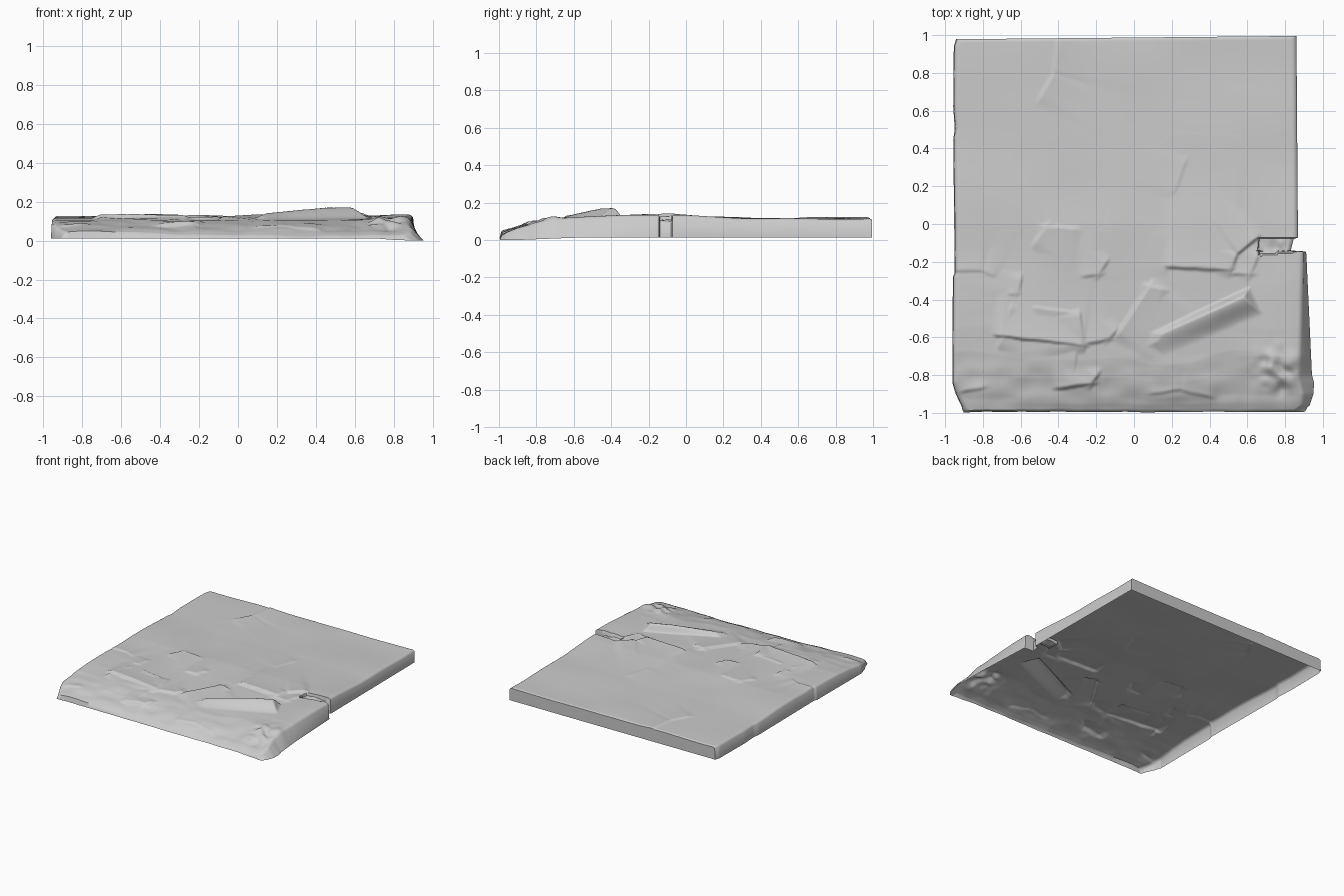
import bpy, bmesh, math
from mathutils import Vector, noise

if "Cube" in bpy.data.objects:
    bpy.data.objects.remove(bpy.data.objects["Cube"])

def interp(t, pts):
    if t <= pts[0][0]:
        return pts[0][1]
    for (a, va), (b, vb) in zip(pts, pts[1:]):
        if t <= b:
            return va + (vb - va) * (t - a) / (b - a)
    return pts[-1][1]

def clamp(v, lo=0.0, hi=1.0):
    return max(lo, min(hi, v))

def smooth(v):
    v = clamp(v)
    return v * v * (3 - 2 * v)

# Outline: left and right edge as functions of y
LEFT = [(-1, -.89), (-.97, -.905), (-.9, -.94), (-.84, -.958), (-.28, -.955), (-.26, -.945),
        (.45, -.953), (.5, -.945), (.62, -.953), (.95, -.95), (1, -.935)]
RIGHT = [(-1, .85), (-.96, .90), (-.9, .905), (-.8, .885), (-.145, .9), (-.14, .83),
         (-.08, .845), (-.072, .868), (1, .86)]
FLARE = [(-1, .03), (-.96, .03), (-.84, .06), (-.15, .012), (-.14, 0)]

# Height along y, and along the crumbled front edge
PROFILE = [(-.985, 0), (-.95, .18), (-.9, .36), (-.8, .64), (-.7, .83), (-.55, .93), (-.3, 1)]
BACK = [(-1, .115), (-.3, .120), (0, .126), (.4, .115), (1, .113)]
FRONT = [(-.95, .055), (-.5, .04), (-.1, .026), (.3, .024), (.95, .012)]

# Ledges: polyline (high side on the left), step height, fade distance
LEDGES = [
    ([(-.31, -.02), (-.47, -.005), (-.53, -.10)], .010, .12),
    ([(-.97, -.25), (-.8, -.25), (-.75, -.28)], .008, .10),
    ([(-.72, -.595), (-.27, -.65)], .026, .13),
    ([(-.26, -.65), (-.28, -.47)], .020, .20),
    ([(-.28, -.47), (-.53, -.43)], .014, .10),
    ([(-.66, -.43), (-.72, -.64)], .014, .10),
    ([(-.66, -.38), (-.61, -.38), (-.59, -.28)], .012, .08),
    ([(-.26, -.64), (-.13, -.615), (-.09, -.57)], .016, .10),
    ([(.16, -.34), (.08, -.32), (-.09, -.58)], .016, .15),
    ([(-.26, -.28), (-.18, -.27), (-.14, -.20)], .012, .08),
    ([(.18, -.23), (.52, -.25), (.55, -.16), (.65, -.08)], .020, .18),
    ([(.52, -.27), (.62, -.27), (.66, -.17)], .012, .06),
    ([(-.40, 1.0), (-.43, .8), (-.50, .67)], .008, .15),
    ([(.22, .16), (.28, .33)], .006, .10),
    ([(.17, -.25), (.19, -.05)], .005, .10),
    ([(-.40, -.87), (-.22, -.85), (-.19, -.80)], .022, .07),
    ([(-.90, -.89), (-.80, -.87)], .012, .06),
    ([(-.31, -.8), (-.30, -.66)], .010, .07),
    ([(.1, -.9), (.25, -.88), (.4, -.92)], .010, .06),
]
SEGMENTS = []
for line, h, fade in LEDGES:
    for p, q in zip(line, line[1:]):
        d = Vector(q) - Vector(p)
        SEGMENTS.append((p, d.normalized(), d.length, h, fade))

def ledges(x, y):
    # a little wobble keeps the cracks from being ruler-straight
    y += .006 * noise.noise(Vector((x * 12, y * 12, 4)))
    z = 0
    for (px, py), d, length, h, fade in SEGMENTS:
        t = (x - px) * d.x + (y - py) * d.y
        if t < -.05 or t > length + .05:
            continue
        s = (y - py) * d.x - (x - px) * d.y
        if s < -.012 or s > 4 * fade:
            continue
        ends = smooth((t + .05) / .07) * smooth((length + .05 - t) / .07)
        z = max(z, h * smooth((s + .012) / .024) * math.exp(-max(s, 0) / fade) * ends)
    return z

def plate(x, y, poly, soft):
    # 0..1 mask of a convex counter-clockwise polygon with soft edges
    m = 1
    for i, (px, py) in enumerate(poly):
        qx, qy = poly[(i + 1) % len(poly)]
        l = math.hypot(qx - px, qy - py)
        m = min(m, ((qx - px) * (y - py) - (qy - py) * (x - px)) / l / soft[i])
        if m <= 0:
            return 0
    return smooth(m)

BLOCK = [(.06, -.65), (.16, -.70), (.69, -.48), (.62, -.325), (.08, -.575)]
BLOCK_SOFT = [.08, .13, .07, .04, .08]

def height(x, y):
    f = interp(x, FRONT) + .012 * noise.noise(Vector((x * 5, 0, 8)))
    wob = .06 * noise.noise(Vector((x * 3.5, y * 2, 3))) * clamp((y + 1) / .1)
    k = interp(y + wob, PROFILE)
    # right front corner stands on a higher ramp
    ramp = clamp((y + 1) / .3) ** .75 * .9
    k += max(ramp - k, 0) * smooth((x - .45) / .3)
    z = f + (interp(y, BACK) - f) * k
    z += .012 * smooth((x - .6) / .25) * clamp((.3 - y) / .4) * k
    # gentle waviness and rubble near the front
    z += .006 * noise.noise(Vector((x * 3, y * 3, 1)))
    rough = clamp((-.68 - y) / .12) * clamp((y + 1) / .08)
    z += .011 * rough * noise.noise(Vector((x * 7, y * 10, 5)))
    heap = math.exp(-((x - .76) ** 2 + (y + .78) ** 2) / .010)
    z += heap * (.008 + .035 * noise.noise(Vector((x * 16, y * 16, 9))))
    z += ledges(x, y)
    # long tilted block
    z += plate(x, y, BLOCK, BLOCK_SOFT) * (.022 + .033 * clamp((x - .1) / .35))
    # sunken notch floor on the right
    if x > .66 and -.165 + .1 * (x - .66) < y < -.075:
        z = min(z, .105 + .01 * noise.noise(Vector((x * 20, y * 20, 2))))
    # rounded rim
    e = min(x - interp(y, LEFT), interp(y, RIGHT) - x, 1 - y)
    z -= .014 * clamp(1 - e / .025) ** 2
    return max(z, .016)

# Stone slab: height-shaped top with side walls, open underneath
NX = 250
rows = sorted([-.985 + 1.975 * i / 250 for i in range(251)] + [-.145, -.14, -.08, -.072])
bm = bmesh.new()
grid = []
for y in rows:
    l, r = interp(y, LEFT), interp(y, RIGHT)
    line = []
    for i in range(NX + 1):
        x = -.95 + 1.85 * i / NX
        if x > .6:
            x = .6 + (x - .6) * (r - .6) / .3
        elif x < -.6:
            x = -.6 + (x + .6) * (l + .6) / -.35
        yy = y + clamp((y - .8) / .2) * (-.003 + .01 * x)
        yy += .006 * clamp((-.9 - y) / .09) * noise.noise(Vector((x * 6, 0, 7)))
        line.append(bm.verts.new((x, yy, height(x, y))))
    grid.append(line)
for a, b in zip(grid, grid[1:]):
    for i in range(NX):
        bm.faces.new((a[i], a[i + 1], b[i + 1], b[i]))

# Side walls dropped from the rim
rim = (grid[0] + [g[-1] for g in grid[1:]] + grid[-1][-2::-1]
       + [g[0] for g in grid[-2:0:-1]])
base = []
for v in rim:
    x, y, _ = v.co
    out = interp(y, FLARE) if x > .8 else (-.004 if x < -.85 else 0)
    z = .012 - .012 * clamp((x - .7) / .15) * clamp((-.6 - y) / .3)
    base.append(bm.verts.new((x + out, y - (.01 if y < -.97 else 0), z)))
n = len(rim)
for i in range(n):
    j = (i + 1) % n
    bm.faces.new((rim[i], base[i], base[j], rim[j]))
me = bpy.data.meshes.new("stone_slab")
bm.to_mesh(me)
bm.free()
slab = bpy.data.objects.new("stone_slab", me)
bpy.context.collection.objects.link(slab)
bpy.context.view_layer.objects.active = slab
slab.select_set(True)
bpy.ops.object.shade_smooth_by_angle(angle=math.radians(55))
